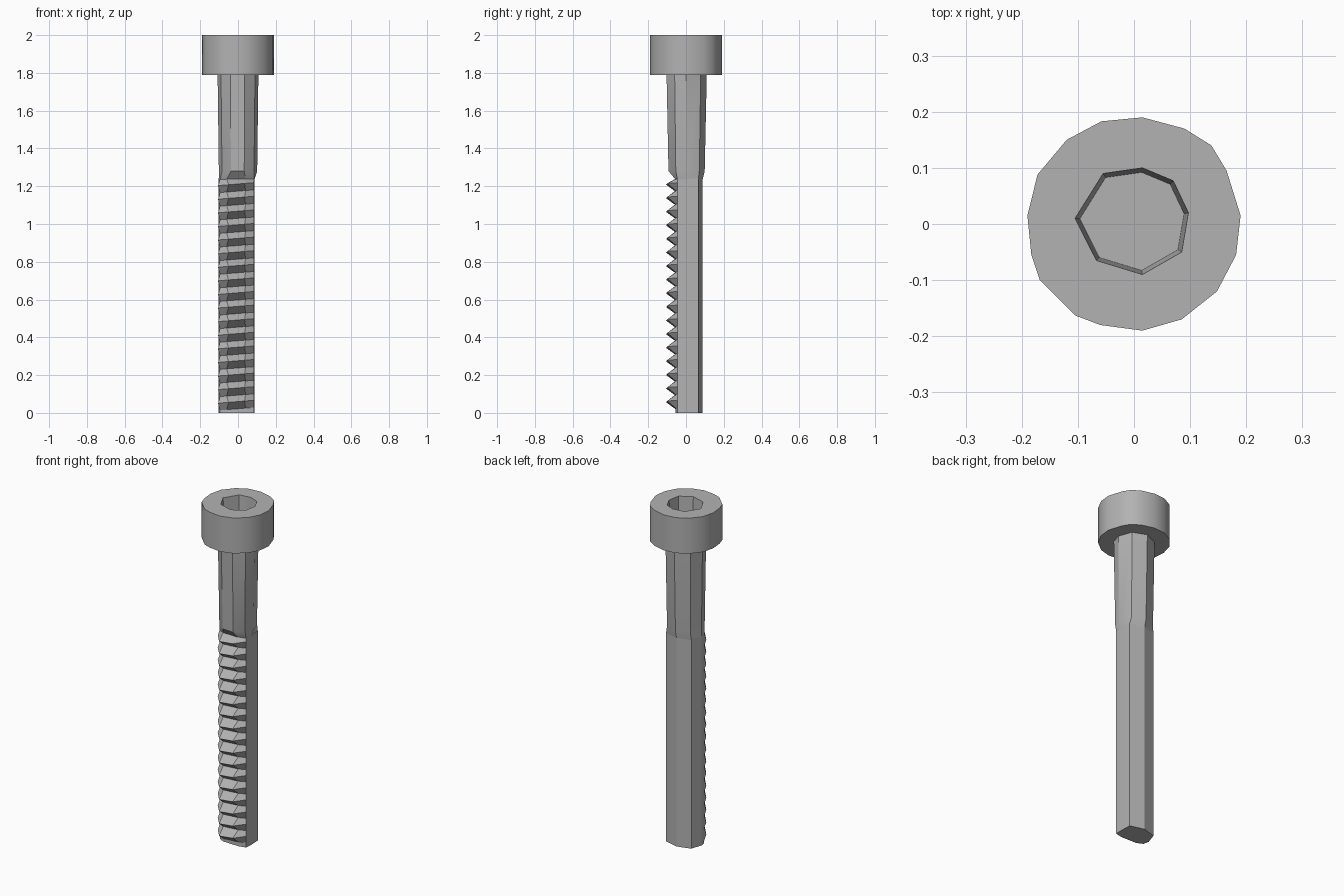
import bpy
import bmesh
import math

cube = bpy.data.objects.get("Cube")
if cube:
    bpy.data.objects.remove(cube, do_unlink=True)

steel = bpy.data.materials.new("grey steel")
steel.use_nodes = True
GREY = (0.45, 0.45, 0.45, 1)
steel.diffuse_color = GREY
steel.node_tree.nodes["Principled BSDF"].inputs["Base Color"].default_value = GREY


def ring(bm, outline, z, tilt=0.0):
    return [bm.verts.new((x, y, z + tilt * x)) for x, y in outline]


def skin(bm, lower, upper):
    n = len(lower)
    for i in range(n):
        j = (i + 1) % n
        bm.faces.new((lower[i], lower[j], upper[j], upper[i]))


def finish(bm, name, angle):
    bmesh.ops.recalc_face_normals(bm, faces=bm.faces)
    mesh = bpy.data.meshes.new(name)
    bm.to_mesh(mesh)
    bm.free()
    mesh.materials.append(steel)
    obj = bpy.data.objects.new(name, mesh)
    bpy.context.collection.objects.link(obj)
    bpy.ops.object.select_all(action="DESELECT")
    obj.select_set(True)
    bpy.context.view_layer.objects.active = obj
    bpy.ops.object.shade_smooth_by_angle(angle=math.radians(angle))


# Head: uneven drum with a faceted socket sunk into its top
rim = [(.015, .19), (.09, .17), (.138, .14), (.165, .095), (.19, .015),
       (.182, -.055), (.148, -.12), (.085, -.17), (.015, -.19),
       (-.06, -.18), (-.105, -.163), (-.168, -.1), (-.183, -.055),
       (-.19, .015), (-.172, .088), (-.12, .15), (-.058, .183)]
socket = [(-.105, .01), (-.055, .09), (.015, .1), (.07, .077),
          (.097, .02), (.085, -.05), (.015, -.09), (-.067, -.065)]
socket_floor = [(x * 0.92, y * 0.92) for x, y in socket]
bm = bmesh.new()
base = ring(bm, rim, 1.79)
top = ring(bm, rim, 2.0)
mouth = ring(bm, socket, 2.0)
floor = ring(bm, socket_floor, 1.87)
skin(bm, base, top)
skin(bm, floor, mouth)
bm.faces.new(base)
bm.faces.new(floor)
open_edges = [e for e in bm.edges if len(e.link_faces) == 1]
bmesh.ops.triangle_fill(bm, edges=open_edges, use_beauty=True)
finish(bm, "head", 35)

# Shank: round tapering neck that steps down to the rod
neck = [(.09, -.06), (.108, 0), (.08, .078), (0, .11), (-.08, .074),
        (-.108, 0), (-.09, -.06), (-.04, -.1), (.035, -.103)]
back = [(.085, -.045), (.087, 0), (.085, .065), (0, .088),
        (-.08, .065), (-.102, 0)]
root = back + [(-.095, -.035), (-.06, -.052), (.04, -.055)]
crest = back + [(-.105, -.04), (-.05, -.105), (.035, -.1)]
bm = bmesh.new()
rings = [ring(bm, neck, 1.795),
         ring(bm, [(x * 0.94, y * 0.9) for x, y in neck], 1.28),
         ring(bm, root, 1.235)]
for a, b in zip(rings, rings[1:]):
    skin(bm, b, a)
bm.faces.new(rings[0])
bm.faces.new(rings[-1])
finish(bm, "shank", 25)

# Threaded rod: smooth back, row of saw-like thread crests on the front
PITCH, TURNS, START = 0.072, 17, 0.01
bm = bmesh.new()
rings = [ring(bm, root, 0)]
for i in range(TURNS):
    z = START + i * PITCH
    rings.append(ring(bm, root, z + 0.012, 0.08))
    rings.append(ring(bm, crest, z + 0.05, 0.08))
rings.append(ring(bm, root, 1.24))
for a, b in zip(rings, rings[1:]):
    skin(bm, a, b)
bm.faces.new(rings[0])
bm.faces.new(rings[-1])
finish(bm, "threaded_rod", 22)
